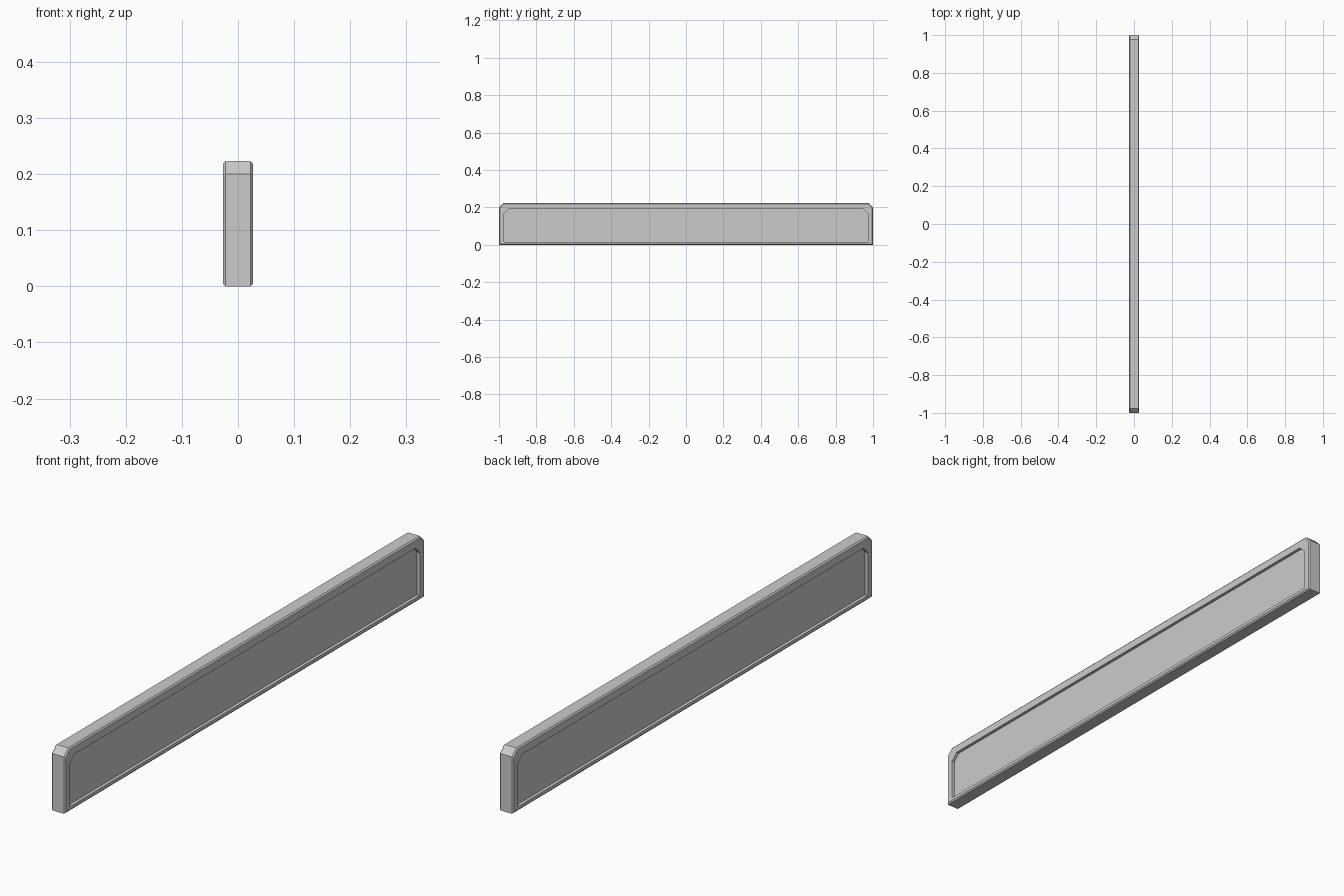
import bpy, bmesh

if "Cube" in bpy.data.objects:
    bpy.data.objects.remove(bpy.data.objects["Cube"])


def outline(half, bottom, top, cut):
    # board profile in the YZ plane with clipped upper corners
    return [(-half, bottom), (half, bottom), (half, top - cut),
            (half - cut, top), (-half + cut, top), (-half, top - cut)]


outer = outline(1.0, 0.0, 0.223, 0.023)
bevel = outline(0.995, 0.005, 0.218, 0.021)
panel = outline(0.973, 0.016, 0.191, 0.025)

# cross-sections from one recessed panel, around the rim, to the other
sections = [(-0.016, panel), (-0.027, panel), (-0.027, bevel), (-0.0225, outer),
            (0.0225, outer), (0.027, bevel), (0.027, panel), (0.016, panel)]

bm = bmesh.new()
rings = [[bm.verts.new((x, y, z)) for y, z in pts] for x, pts in sections]

# rim, chamfers and recess walls
for a, b in zip(rings, rings[1:]):
    for i in range(len(a)):
        j = (i + 1) % len(a)
        bm.faces.new((a[i], a[j], b[j], b[i]))

# recessed panels
bm.faces.new(rings[0])
bm.faces.new(rings[-1])
bmesh.ops.recalc_face_normals(bm, faces=bm.faces[:])

mesh = bpy.data.meshes.new("panel_board")
bm.to_mesh(mesh)
bm.free()
bpy.context.collection.objects.link(bpy.data.objects.new("panel_board", mesh))
